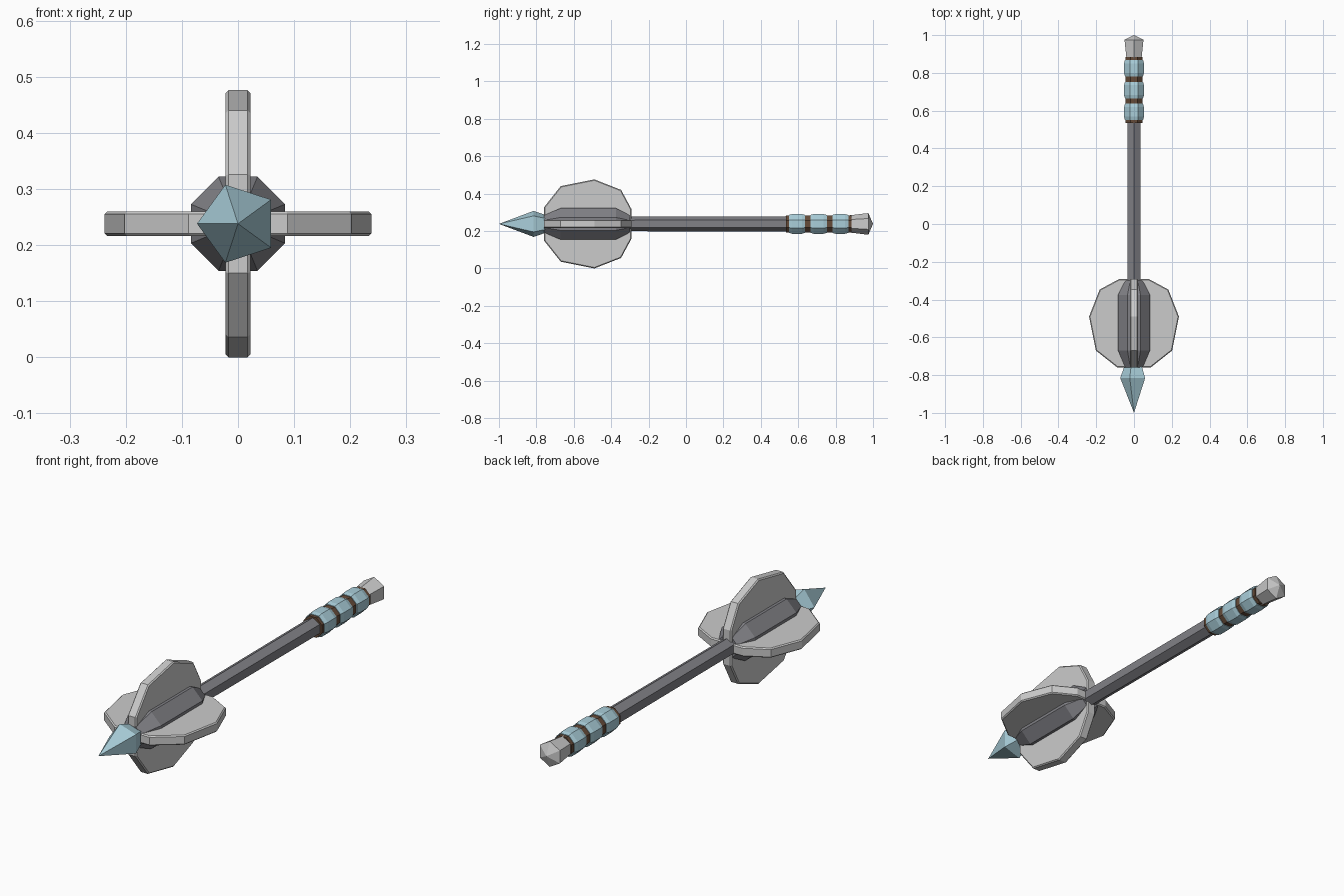
import bpy, bmesh
from math import cos, sin, pi, radians
from mathutils import Matrix

if "Cube" in bpy.data.objects:
    bpy.data.objects.remove(bpy.data.objects["Cube"])

ZC = 0.238  # height of the mace axis


def material(name, rgb):
    m = bpy.data.materials.new(name)
    m.diffuse_color = (*rgb, 1)
    m.use_nodes = True
    m.node_tree.nodes["Principled BSDF"].inputs["Base Color"].default_value = m.diffuse_color
    return m


BLUE = material("pale_blue", (0.40, 0.62, 0.70))
BROWN = material("brown_leather", (0.13, 0.07, 0.04))
DARK = material("dark_steel", (0.22, 0.22, 0.24))


def finish(name, bm, mat=None):
    bmesh.ops.recalc_face_normals(bm, faces=bm.faces)
    me = bpy.data.meshes.new(name)
    bm.to_mesh(me)
    bm.free()
    ob = bpy.data.objects.new(name, me)
    bpy.context.collection.objects.link(ob)
    if mat:
        me.materials.append(mat)
    return ob


def turned(name, profile, sides, start, mat=None):
    """Faceted solid along y from (y, radius) pairs; radius 0 makes a point."""
    bm = bmesh.new()
    rings = []
    for y, r in profile:
        n = sides if r > 0 else 1
        angles = [radians(start) + 2 * pi * i / sides for i in range(n)]
        rings.append([bm.verts.new((r * cos(a), y, ZC + r * sin(a))) for a in angles])
    for a, b in zip(rings, rings[1:]):
        for i in range(sides):
            j = (i + 1) % sides
            quad = [a[i % len(a)], a[j % len(a)], b[j % len(b)], b[i % len(b)]]
            bm.faces.new(list(dict.fromkeys(quad)))
    for ring in (rings[0], rings[-1]):
        if len(ring) > 1:
            bm.faces.new(ring)
    return finish(name, bm, mat)


# Spike at the front
turned("spike", [(-1.0, 0), (-0.815, 0.073), (-0.74, 0.046)], 5, 36, BLUE)

# Octagonal head core with tapered ends
turned("head_core", [(-0.76, 0.05), (-0.67, 0.091), (-0.375, 0.091), (-0.30, 0.05)],
       8, 22.5, DARK)

# Four flanges around the head
OUTLINE = [(-0.76, 0), (-0.76, 0.088), (-0.67, 0.202), (-0.49, 0.238),
           (-0.347, 0.182), (-0.292, 0.08), (-0.292, 0)]
HALF = 0.022
for k in range(4):
    bm = bmesh.new()
    face = bm.faces.new([bm.verts.new((-HALF, y, r)) for y, r in OUTLINE])
    ext = bmesh.ops.extrude_face_region(bm, geom=[face])
    verts = [v for v in ext["geom"] if isinstance(v, bmesh.types.BMVert)]
    bmesh.ops.translate(bm, verts=verts, vec=(2 * HALF, 0, 0))
    # soften only the outer rim edges
    rim = [e for e in bm.edges
           if abs(e.verts[0].co.x - e.verts[1].co.x) < 1e-5
           and max(v.co.z for v in e.verts) > 0.01]
    bmesh.ops.bevel(bm, geom=rim, offset=0.005, segments=1, affect='EDGES')
    bm.transform(Matrix.Translation((0, 0, ZC)) @ Matrix.Rotation(k * pi / 2, 4, 'Y'))
    finish(f"flange_{k + 1}", bm)

# Hexagonal shaft
turned("shaft", [(-0.32, 0.039), (0.56, 0.041)], 6, 30, DARK)

# Leather core showing between the grip bands
turned("grip_leather", [(0.535, 0.049), (0.885, 0.049)], 8, 22.5, BROWN)

# Three barrel shaped grip bands
for k, (a, b) in enumerate([(0.55, 0.637), (0.665, 0.753), (0.782, 0.868)]):
    turned(f"grip_band_{k + 1}",
           [(a, 0.052), (a + 0.018, 0.057), (b - 0.018, 0.057), (b, 0.052)],
           8, 22.5, BLUE)

# Flared pommel with a low point
turned("pommel", [(0.875, 0.046), (0.975, 0.058), (1.0, 0)], 6, 30)
